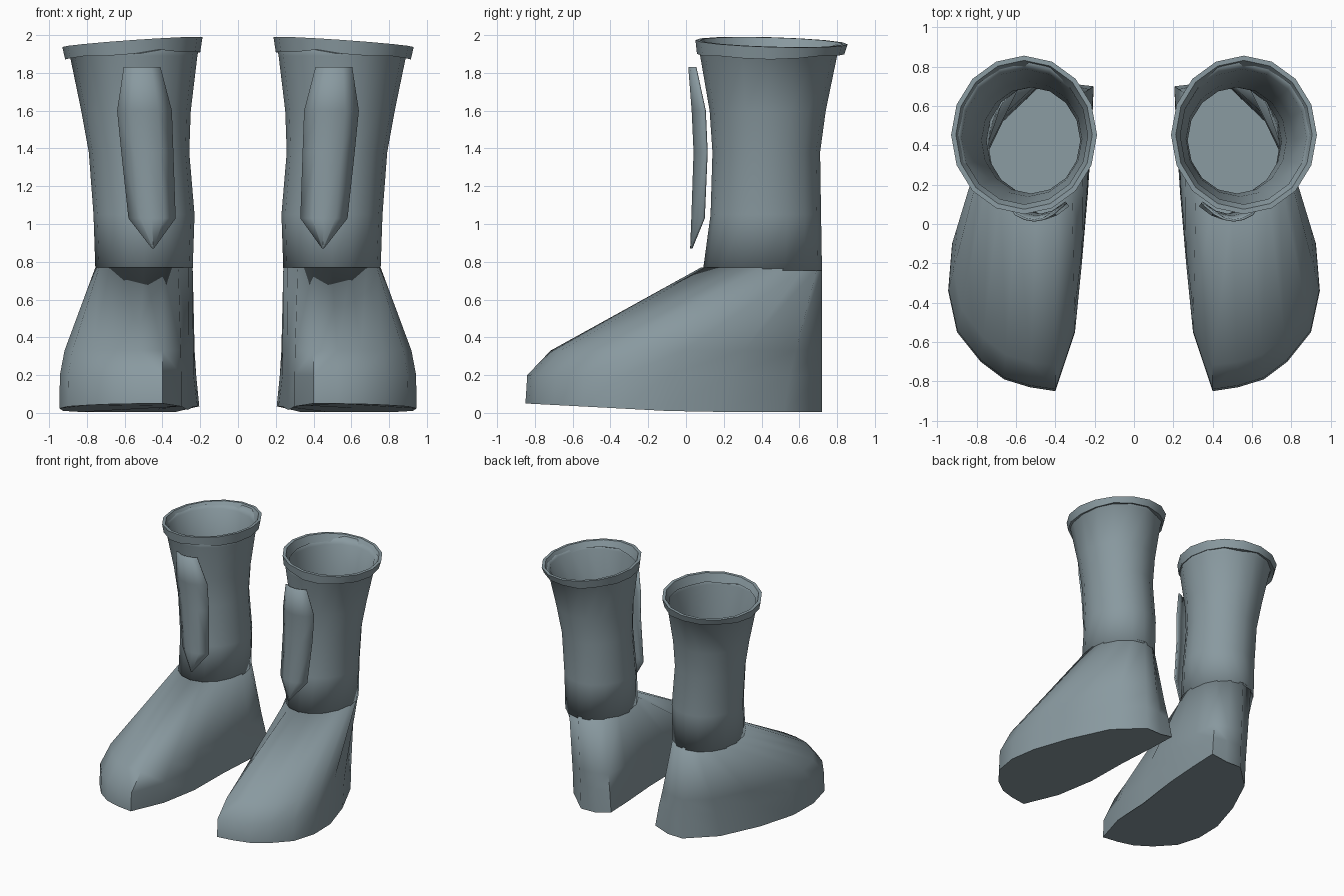
import bpy, math, random

if "Cube" in bpy.data.objects:
    bpy.data.objects.remove(bpy.data.objects["Cube"])

random.seed(4)
leather = bpy.data.materials.new("blue_grey_leather")
leather.diffuse_color = (0.25, 0.32, 0.35, 1)
leather.use_nodes = True
leather.node_tree.nodes["Principled BSDF"].inputs["Base Color"].default_value = leather.diffuse_color
N = 16


def ellipse(x0, x1, y0, y1, z, tilt=0.0):
    """Ring starting at the front (-y); tilt lowers the outer and back side."""
    ring = []
    for i in range(N):
        a = -math.pi / 2 + 2 * math.pi * i / N
        x = (x0 + x1) / 2 + (x1 - x0) / 2 * math.cos(a)
        y = (y0 + y1) / 2 + (y1 - y0) / 2 * math.sin(a)
        ring.append((x, y, z - tilt * (x - x0) - tilt * 0.4 * (y - y0)))
    return ring


def loft(name, rings, thickness=0.0, closed=True, loop=False, cap=False, angle=50):
    """Skin a list of rings, mirror to the other boot, thicken and shade."""
    n = len(rings[0])
    verts = [v for r in rings for v in r]
    faces = []
    for r in range(len(rings) if loop else len(rings) - 1):
        s = ((r + 1) % len(rings)) * n
        for i in range(n if closed else n - 1):
            j = (i + 1) % n
            faces.append((r * n + i, r * n + j, s + j, s + i))
    if cap:
        faces.append(tuple(reversed(range(n))))
    me = bpy.data.meshes.new(name)
    me.from_pydata(verts, [], faces)
    me.materials.append(leather)
    ob = bpy.data.objects.new(name, me)
    bpy.context.collection.objects.link(ob)
    if thickness:
        m = ob.modifiers.new("thickness", 'SOLIDIFY')
        m.thickness = thickness
        m.offset = -1
    m = ob.modifiers.new("pair", 'MIRROR')
    m.use_mirror_merge = False
    bpy.ops.object.select_all(action='DESELECT')
    ob.select_set(True)
    bpy.context.view_layer.objects.active = ob
    bpy.ops.object.shade_smooth_by_angle(angle=math.radians(angle))
    return ob


# Foot: sole outline pulled up to the ankle ring
outline = [(0.53, -0.83), (0.66, -0.79), (0.78, -0.70), (0.90, -0.55),
           (0.945, -0.34), (0.925, -0.10), (0.83, 0.20), (0.68, 0.52),
           (0.47, 0.72), (0.33, 0.715), (0.205, 0.70), (0.215, 0.45),
           (0.235, 0.15), (0.265, -0.20), (0.30, -0.55), (0.40, -0.85)]
ankle = ellipse(0.24, 0.755, 0.08, 0.72, 0.77)
sole, toe, vamp = [], [], []
for (x, y), (ax, ay, az) in zip(outline, ankle):
    z = 0.005 + 0.045 * max(0, -y / 0.85) + (0.03 if x < 0.25 else 0)
    back = max(0, (y + 0.1) / 0.82)
    sole.append((x, y, z))
    for ring, t, h in ((toe, 0.01 + 0.2 * back, 0.20), (vamp, 0.14 + 0.28 * back, 0.33)):
        ring.append((x + (ax - x) * t, y + (ay - y) * t, h))
loft("foot", [sole, toe, vamp, ankle], 0.012, cap=True)

# Shaft: open tube flaring towards the top
loft("shaft", [ellipse(0.24, 0.755, 0.09, 0.72, 0.755),
               ellipse(0.23, 0.765, 0.13, 0.715, 1.05),
               ellipse(0.258, 0.79, 0.14, 0.71, 1.38),
               ellipse(0.25, 0.83, 0.125, 0.74, 1.60),
               ellipse(0.215, 0.89, 0.075, 0.80, 1.89),
               ellipse(0.20, 0.925, 0.06, 0.845, 1.985, 0.07)], 0.015)


# Rim: uneven turned band round the opening
def ragged(ring, amount):
    return [(x, y, z + random.uniform(-amount, amount)) for x, y, z in ring]


loft("rim_band", [ragged(ellipse(0.20, 0.915, 0.058, 0.838, 1.925, 0.05), 0.012),
                  ellipse(0.188, 0.93, 0.05, 0.856, 2.0, 0.07),
                  ellipse(0.212, 0.906, 0.075, 0.832, 1.998, 0.07),
                  ragged(ellipse(0.235, 0.88, 0.10, 0.80, 1.93, 0.05), 0.015)],
     loop=True)

# Shin plate: curved pointed panel, rows of (z, left x, right x, front y, edge y)
rows = [(0.87, 0.445, 0.455, 0.022, 0.025), (1.03, 0.33, 0.58, 0.028, 0.09),
        (1.38, 0.342, 0.618, 0.04, 0.105), (1.60, 0.35, 0.64, 0.03, 0.095),
        (1.83, 0.41, 0.605, 0.012, 0.045)]
plate = []
for z, l, r, yf, ye in rows:
    plate.append([(l + (r - l) * k / 4, yf + (ye - yf) * abs(k / 2 - 1) ** 2, z)
                  for k in range(5)])
loft("shin_plate", plate, 0.012, closed=False)
